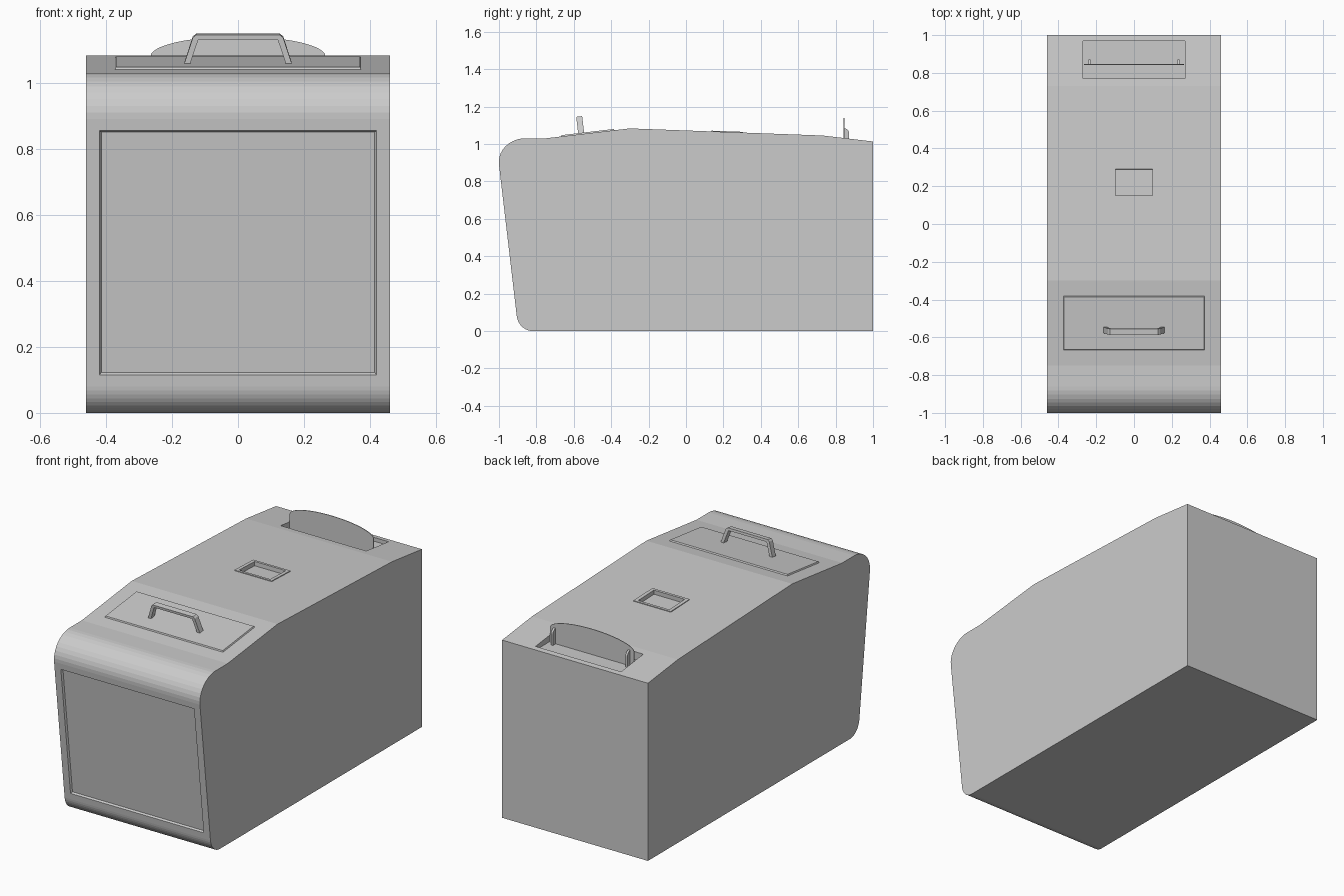
import bpy, bmesh, math
from mathutils import Matrix, Vector

if "Cube" in bpy.data.objects:
    bpy.data.objects.remove(bpy.data.objects["Cube"], do_unlink=True)

grey = bpy.data.materials.new("plain_grey")
grey.use_nodes = True
grey.diffuse_color = (0.6, 0.6, 0.6, 1)
grey.node_tree.nodes["Principled BSDF"].inputs["Base Color"].default_value = (0.6, 0.6, 0.6, 1)


def finish(name, bm, matrix):
    bmesh.ops.recalc_face_normals(bm, faces=bm.faces)
    bm.transform(matrix)
    mesh = bpy.data.meshes.new(name)
    bm.to_mesh(mesh)
    bm.free()
    mesh.materials.append(grey)
    obj = bpy.data.objects.new(name, mesh)
    bpy.context.collection.objects.link(obj)
    return obj


def frame(y, z, tilt):
    """Local frame on the centre plane, turned about x."""
    return Matrix.Translation((0, y, z)) @ Matrix.Rotation(tilt, 4, "X")


def side_frame(x):
    """Maps a 2D profile to the y-z plane."""
    return Matrix(((0, 0, 1, x), (1, 0, 0, 0), (0, 1, 0, 0), (0, 0, 0, 1)))


def prism(name, points, thickness, matrix):
    bm = bmesh.new()
    face = bm.faces.new([bm.verts.new((u, v, -thickness / 2)) for u, v in points])
    ext = bmesh.ops.extrude_face_region(bm, geom=[face])["geom"]
    bmesh.ops.translate(bm, vec=(0, 0, thickness),
                        verts=[g for g in ext if isinstance(g, bmesh.types.BMVert)])
    return finish(name, bm, matrix)


def slab(name, width, depth, low, high, taper, matrix):
    """Box whose top is wider (or narrower) than its bottom by taper per side."""
    bm = bmesh.new()
    bmesh.ops.create_cube(bm, size=2)
    for v in bm.verts:
        grow = taper * v.co.z / 2
        v.co = Vector((v.co.x * (width / 2 + grow), v.co.y * (depth / 2 + grow),
                       high if v.co.z > 0 else low))
    return finish(name, bm, matrix)


def cut(cutter, *targets):
    cutter.hide_render = True
    for obj in targets:
        mod = obj.modifiers.new("cut", "BOOLEAN")
        mod.operation, mod.solver, mod.object = "DIFFERENCE", "EXACT", cutter
        bpy.context.view_layer.objects.active = obj
        bpy.ops.object.modifier_apply(modifier=mod.name)
    bpy.data.objects.remove(cutter, do_unlink=True)


def rounded(start, corner, end, steps=10):
    """Curved corner between two straight edges."""
    a, c, b = Vector(start), Vector(corner), Vector(end)
    w = math.cos((c - a).angle(b - c) / 2)
    pts = []
    for i in range(steps + 1):
        t = i / steps
        k = (1 - t) ** 2, 2 * w * t * (1 - t), t * t
        pts.append(tuple((a * k[0] + c * k[1] + b * k[2]) / sum(k)))
    return pts


# Body: side profile with rounded front corners
profile = [(1, 0)]
profile += rounded((-0.82, 0), (-0.895, 0), (-0.905, 0.08))
profile += rounded((-1.0, 0.89), (-1.016, 1.03), (-0.86, 1.03))
profile += [(-0.75, 1.03), (-0.3, 1.083), (0.73, 1.045), (1, 1.013)]
body = prism("body", profile, 0.92, side_frame(0))

# Recessed front panel
front_tilt = math.pi / 2 + math.atan(0.1173)
front = frame(-0.905 - 0.1173 * 0.405, 0.485, front_tilt)
cut(slab("front_cutter", 0.84, 0.745, -0.01, 0.01, 0.012, front), body)

# Raised square frame around a shallow well
top = frame(0.22, 1.0638, -0.0369)
well_frame = slab("well_frame", 0.235, 0.17, -0.005, 0.004, 0, top)
cut(slab("well_cutter", 0.195, 0.14, -0.02, 0.05, 0, top), body, well_frame)

# Rear slot
cut(slab("slot_cutter", 0.54, 0.2, 0, 0.2, 0, frame(0.87, 0.995, 0)), body)

# Lid on the front slope
slope = 0.1175
slab("lid", 0.745, 0.287, -0.005, 0.007, -0.006, frame(-0.525, 1.0565, slope))

# Lid handle
half = [(0.165, 0), (0.137, 0.086), (0.127, 0.095)]
inner = [(0.12, 0.081), (0.147, 0)]
outline = half + [(-x, z) for x, z in reversed(half)]
outline += [(-x, z) for x, z in reversed(inner)] + inner
prism("lid_handle", outline, 0.032, frame(-0.56, 1.0524, slope + math.pi / 2))

# Curved upright plate standing in the slot
arc = [(0.265, 0.99)]
for i in range(25):
    a = math.pi * i / 24
    arc.append((0.265 * math.cos(a), 1.08 + 0.06 * math.sin(a)))
arc.append((-0.265, 0.99))
prism("rear_plate", arc, 0.004, frame(0.845, 0, math.pi / 2))

# Rounded lugs behind the plate
lug = [(0.845, 0.99), (0.872, 0.99)]
for i in range(9):
    a = math.pi / 2 * i / 8
    lug.append((0.845 + 0.027 * math.cos(a), 1.057 + 0.027 * math.sin(a)))
for side, x in (("left", 0.235), ("right", -0.235)):
    prism(side + "_lug", lug, 0.012, side_frame(x))
